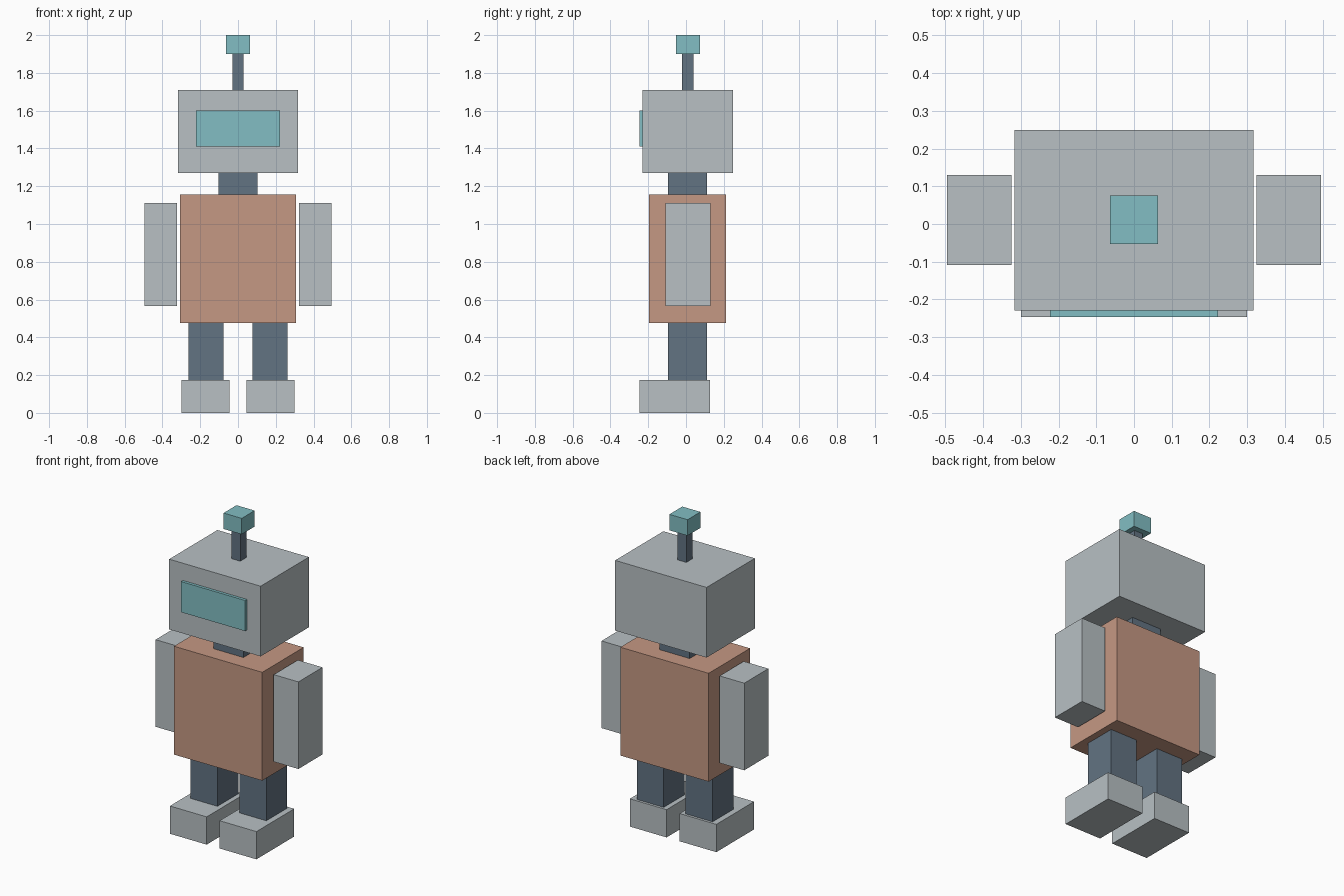
import bpy
import bmesh

if "Cube" in bpy.data.objects:
    bpy.data.objects.remove(bpy.data.objects["Cube"])


def material(name, rgb):
    """Flat material from 0-255 display values, stored as linear colour."""
    def linear(v):
        v /= 255
        return v / 12.92 if v <= 0.04045 else ((v + 0.055) / 1.055) ** 2.4
    mat = bpy.data.materials.new(name)
    mat.diffuse_color = (*[linear(v) for v in rgb], 1)
    mat.use_nodes = True
    mat.node_tree.nodes["Principled BSDF"].inputs["Base Color"].default_value = mat.diffuse_color
    return mat


grey = material("light_grey", (184, 192, 196))
copper = material("copper", (197, 152, 131))
slate = material("slate_blue", (98, 115, 130))
teal = material("teal", (130, 190, 195))


def box(name, mat, x, y, z):
    """Box spanning the given (min, max) ranges."""
    bm = bmesh.new()
    bmesh.ops.create_cube(bm, size=1)
    for v in bm.verts:
        v.co = [r[0] if c < 0 else r[1] for c, r in zip(v.co, (x, y, z))]
    mesh = bpy.data.meshes.new(name)
    bm.to_mesh(mesh)
    bm.free()
    mesh.materials.append(mat)
    obj = bpy.data.objects.new(name, mesh)
    bpy.context.collection.objects.link(obj)
    return obj


def centred(name, mat, half, y, z):
    return box(name, mat, (-half, half), y, z)


def pair(name, mat, x, y, z):
    """Matching boxes on both sides of the body."""
    box("right_" + name, mat, x, y, z)
    box("left_" + name, mat, (-x[1], -x[0]), y, z)


# Body and neck
centred("torso", copper, 0.306, (-0.197, 0.213), (0.476, 1.155))
centred("neck", slate, 0.104, (-0.095, 0.112), (1.155, 1.27))

# Head with raised visor
centred("head", grey, 0.317, (-0.229, 0.249), (1.27, 1.71))
centred("visor", teal, 0.222, (-0.247, -0.229), (1.41, 1.602))

# Antenna
centred("antenna_rod", slate, 0.03, (-0.02, 0.04), (1.71, 1.90))
centred("antenna_tip", teal, 0.063, (-0.053, 0.075), (1.90, 2.0))

# Limbs
pair("arm", grey, (0.324, 0.495), (-0.109, 0.13), (0.566, 1.112))
pair("leg", slate, (0.076, 0.263), (-0.095, 0.112), (0.174, 0.476))
pair("foot", grey, (0.045, 0.30), (-0.246, 0.128), (0.0, 0.174))
